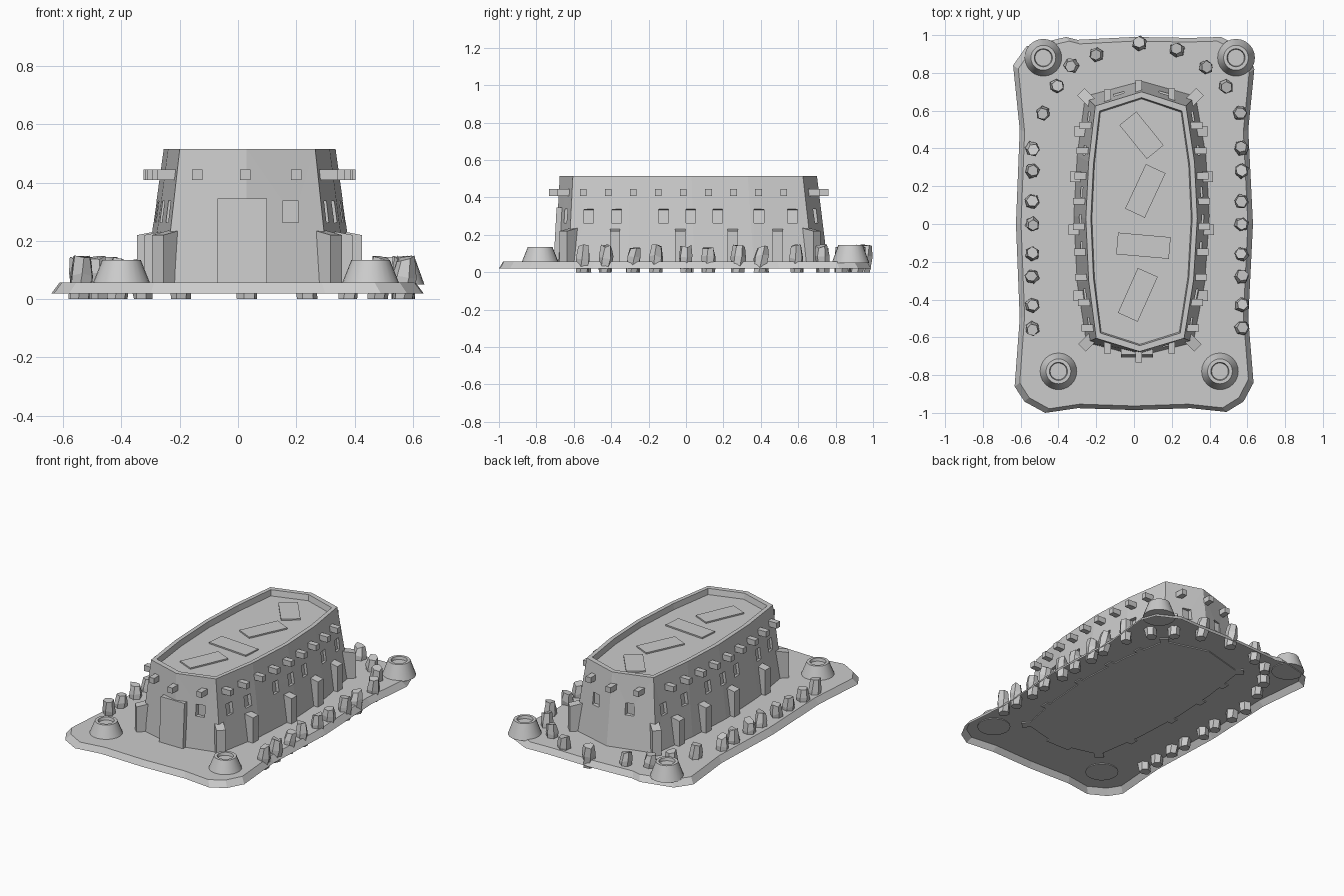
import bpy, bmesh, math, random
from mathutils import Vector, Matrix

if "Cube" in bpy.data.objects:
    bpy.data.objects.remove(bpy.data.objects["Cube"])

random.seed(4)


def finish(name, bm):
    bmesh.ops.recalc_face_normals(bm, faces=bm.faces)
    me = bpy.data.meshes.new(name)
    bm.to_mesh(me)
    bm.free()
    ob = bpy.data.objects.new(name, me)
    bpy.context.collection.objects.link(ob)
    return ob


def loft(name, rings, bm=None, bottom=True):
    """Solid (or open-bottomed shell) through a stack of equal-length rings."""
    own = bm is None
    bm = bm or bmesh.new()
    rows = [[bm.verts.new(p) for p in r] for r in rings]
    n = len(rows[0])
    for a, b in zip(rows, rows[1:]):
        for i in range(n):
            bm.faces.new((a[i], a[(i + 1) % n], b[(i + 1) % n], b[i]))
    if bottom:
        bm.faces.new(rows[0][::-1])
    bm.faces.new(rows[-1])
    return finish(name, bm) if own else None


def add_box(bm, loc, size, yaw=0, pitch=0):
    m = (Matrix.Translation(loc) @ Matrix.Rotation(yaw, 4, 'Z')
         @ Matrix.Rotation(pitch, 4, 'Y') @ Matrix.Diagonal((*size, 1)))
    return bmesh.ops.create_cube(bm, size=1, matrix=m)['verts']


def circle(c, r, z, n=24):
    return [(c[0] + r * math.cos(i * math.tau / n),
             c[1] + r * math.sin(i * math.tau / n), z) for i in range(n)]


# Ground plate: wavy outline, sloped skirt, hollow underneath
plate = [(-.47, -1), (-.30, -.975), (0, -.985), (.30, -.975), (.49, -.995),
         (.58, -.94), (.633, -.84), (.605, -.5), (.63, 0), (.605, .5),
         (.637, .82), (.60, .92), (.46, .99), (.3, .985), (0, .99), (-.30, .975),
         (-.36, .99), (-.57, .94), (-.64, .84), (-.605, .5), (-.625, 0),
         (-.605, -.5), (-.632, -.86), (-.58, -.94)]
loft("ground_plate", [[(x, y, .02) for x, y in plate],
                      [(x * .957, y * .978, .057) for x, y in plate]], bottom=False)

# Tapered hall with sunken roof
Z0, Z1 = .05, .515
top = [(.03, -.675), (.265, -.605), (.315, -.3), (.335, .03), (.32, .33), (.275, .625),
       (.04, .70), (-.205, .625), (-.24, .33), (-.255, .03), (-.24, -.3), (-.2, -.605)]


def at_height(p, z):
    t = (Z1 - z) / .497
    grow = .07 * p[1] + .012 if p[1] > 0 else .04 * p[1]
    return (p[0] + t * .235 * (p[0] - .04), p[1] + t * grow)


def inset(k, z):
    return [(.04 + (x - .04) * k, .015 + (y - .015) * (1 + k) / 2, z) for x, y in top]


def lerp_on(pts, v, axis):
    """Other coordinate where the polyline passes v on the given axis."""
    pts = sorted(pts, key=lambda p: p[axis])
    for a, b in zip(pts, pts[1:]):
        if a[axis] <= v <= b[axis]:
            f = (v - a[axis]) / (b[axis] - a[axis])
            return a[1 - axis] + f * (b[1 - axis] - a[1 - axis])
    return (pts[0] if v < pts[0][axis] else pts[-1])[1 - axis]


def side_x(s, y, z):
    return lerp_on([at_height(p, z) for p in (top[1:6] if s > 0 else top[7:12])], y, 1)


def end_y(s, x, z):
    pts = [top[11], top[0], top[1]] if s < 0 else top[5:8]
    return lerp_on([at_height(p, z) for p in pts], x, 0)


hall = loft("hall_walls", [[(*at_height(p, Z0), Z0) for p in top],
                           [(*p, Z1) for p in top], inset(.91, Z1), inset(.89, .478)])

# Window recesses cut into the walls
bm = bmesh.new()
for s in (1, -1):
    for y in (-.52, -.37, -.12, .025, .17, .39, .57):
        add_box(bm, (side_x(s, y, .30), y, .30), (.04, .052, .075), 0, -s * .15)
for s, xs in ((-1, (.18,)), (1, (.16, -.08))):
    for x in xs:
        add_box(bm, (x, end_y(s, x, .30), .30), (.055, .04, .075))
cutter = finish("window_cutter", bm)
cutter.hide_render = True
mod = hall.modifiers.new("windows", 'BOOLEAN')
mod.operation, mod.object, mod.solver = 'DIFFERENCE', cutter, 'EXACT'
bpy.context.view_layer.objects.active = hall
bpy.ops.object.modifier_apply(modifier=mod.name)
bpy.data.objects.remove(cutter)

# Door panel leaning with the wall
loft("door", [[(-.07, y, z), (.1, y, z), (.1, -.62, z), (-.07, -.62, z)]
              for y, z in ((-.708, .05), (-.692, .345))])

# Projecting roof beams
bm = bmesh.new()
for s in (1, -1):
    for i in range(9):
        y = -.55 + i * .134
        add_box(bm, (side_x(s, y, .427) + s * .004, y, .427), (.11, .036, .036))
    for x in (-.14, .025, .2):
        add_box(bm, (x, end_y(s, x, .427), .427), (.036, .11, .036))
finish("roof_beams", bm)

# Buttresses with sloped caps, along the sides and at the corners
bm = bmesh.new()


def buttress(x, y, yaw):
    for v in add_box(bm, (x, y, .144), (.09, .055, .188), yaw):
        out = (v.co.x - x) * math.cos(yaw) + (v.co.y - y) * math.sin(yaw)
        if v.co.z > .144 and out > 0:
            v.co.z -= .018


for s in (1, -1):
    for y in (-.38, -.03, .25, .49):
        buttress(side_x(s, y, .16), y, 0 if s > 0 else math.pi)
for i, a in ((1, -45), (5, 45), (7, 135), (11, -135)):
    buttress(*at_height(top[i], .13), math.radians(a))
finish("buttresses", bm)

# Roof slabs
bm = bmesh.new()
for x, y, a, l in ((.04, .47, -51, .23), (.06, .175, 65, .26),
                   (.05, -.115, -5, .28), (.02, -.375, 66, .26)):
    add_box(bm, (x, y, .481), (l, .115, .012), math.radians(a))
finish("roof_slabs", bm)

# Corner pedestals with dished tops
for i, (x, y, z) in enumerate(((-.4, -.78, .135), (.455, -.78, .135),
                               (-.48, .88, .145), (.54, .88, .145))):
    c = (x, y)
    ob = loft(f"corner_pedestal_{i}", [
        circle(c, .1, .05), circle(c, .066, z),
        circle(c, .048, z), circle(c, .044, z - .018)])
    bpy.ops.object.select_all(action='DESELECT')
    ob.select_set(True)
    bpy.context.view_layer.objects.active = ob
    bpy.ops.object.shade_smooth_by_angle(angle=math.radians(30))

# Ring of chunky, leaning standing stones
stones = [(-.48, .59), (-.41, .73), (-.33, .84), (-.2, .9), (.03, .955),
          (.23, .92), (.38, .83), (.485, .73), (.56, .59)]
for y in (.4, .28, .12, 0, -.16, -.28, -.43, -.55):
    stones += [(-.54, y), (.57, y)]
bm = bmesh.new()
for x, y in stones:
    lean = Vector((random.uniform(-.012, .012), random.uniform(-.018, .018)))
    spin, rings = random.uniform(0, 1), []
    for z, r in ((0, .035), (.09, .040), (.145, .031)):
        k = z / .14 - .5
        ring = []
        for j in range(6):
            a = spin + j * math.tau / 6 + z * 3
            q = r * random.uniform(.9, 1.08)
            dz = random.uniform(-.02, .005) if z > .02 else 0
            ring.append((x + lean.x * k + q * math.cos(a), y + lean.y * k + q * math.sin(a), z + dz))
        rings.append(ring)
    loft("", rings, bm)
finish("standing_stones", bm)
